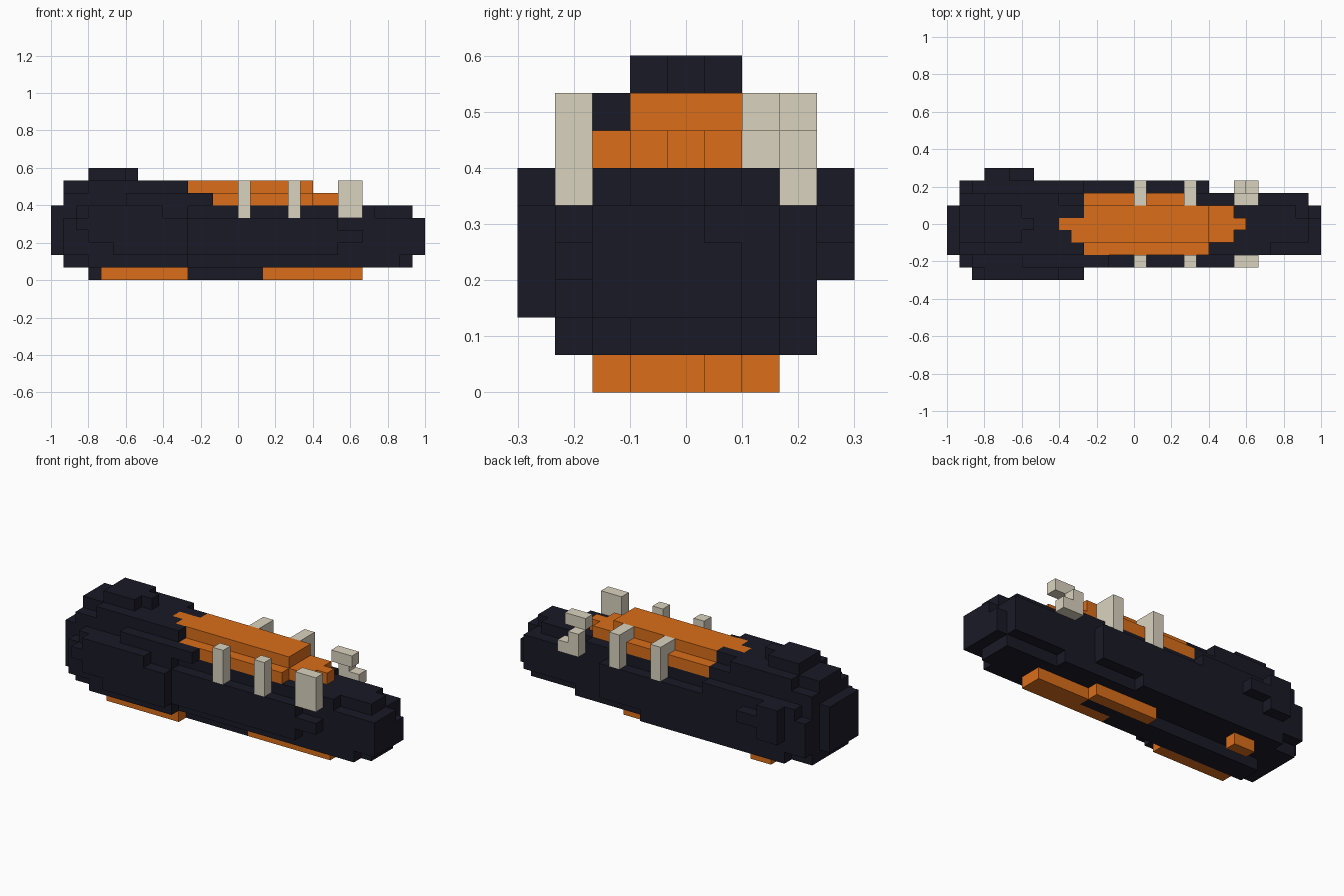
import bpy, bmesh, math
from mathutils import Vector

cube = bpy.data.objects.get("Cube")
if cube:
    bpy.data.objects.remove(cube, do_unlink=True)

UNIT = 1 / 15      # block size
Y_MID = 4.5        # blocks are counted from the front in y
grid = {}          # block position -> part name


def material(name, rgb):
    m = bpy.data.materials.new(name)
    m.use_nodes = True
    col = (*rgb, 1)
    m.diffuse_color = col
    m.node_tree.nodes["Principled BSDF"].inputs["Base Color"].default_value = col
    return m


dark = material("dark navy", (0.01, 0.01, 0.02))
orange = material("burnt orange", (0.7, 0.155, 0.01))
beige = material("pale beige", (0.7, 0.65, 0.52))


def fill(part, x, y, z):
    """Fill a block range; later fills replace earlier ones."""
    for i in range(*x):
        for j in range(*y):
            for k in range(*z):
                grid[i, j, k] = part


# Hull core and stepped ends
fill("hull", (-15, -14), (2, 6), (2, 6))
fill("hull", (14, 15), (2, 5), (2, 5))
fill("hull", (14, 15), (5, 6), (2, 4))
fill("hull", (-14, 14), (2, 7), (2, 5))
fill("hull", (-14, 9), (2, 7), (1, 2))
fill("hull", (9, 13), (2, 6), (1, 2))
fill("hull", (13, 14), (3, 6), (1, 2))
fill("hull", (-14, 8), (2, 7), (5, 6))
fill("hull", (8, 11), (2, 6), (5, 6))
fill("hull", (11, 13), (3, 6), (5, 6))
fill("hull", (13, 14), (3, 5), (5, 6))

# Hull side layers
fill("hull", (-14, 8), (1, 2), (2, 5))
fill("hull", (-14, 6), (7, 8), (2, 5))
fill("hull", (-12, -4), (1, 2), (1, 2))
fill("hull", (-12, 2), (7, 8), (1, 2))
fill("hull", (-13, -4), (1, 8), (5, 6))
fill("hull", (8, 10), (1, 2), (3, 4))

# Raised rear deck
fill("rear_deck", (-14, -2), (2, 7), (6, 7))
fill("rear_deck", (-9, -2), (1, 2), (6, 7))
fill("rear_deck", (-14, -4), (3, 6), (7, 8))
fill("rear_deck", (-12, -4), (2, 3), (7, 8))
fill("rear_deck", (-12, -6), (6, 7), (7, 8))
fill("rear_fin", (-12, -9), (3, 6), (8, 9))
fill("rear_fin", (-9, -8), (4, 5), (8, 9))

# Side bulges
fill("front_bulge", (-12, -4), (0, 1), (3, 5))
fill("front_bulge", (-10, -4), (0, 1), (2, 3))
fill("front_bulge", (-12, -6), (0, 1), (5, 6))
fill("front_bulge", (-13, -12), (0, 1), (4, 5))
fill("back_bulge", (-12, -10), (8, 9), (3, 6))
fill("back_bulge", (-11, -8), (8, 9), (4, 5))

# Orange top panel
fill("top_panel", (-4, 6), (2, 6), (6, 7))
fill("top_panel", (-4, 4), (6, 7), (6, 7))
fill("top_panel", (6, 8), (3, 6), (6, 7))
fill("top_panel", (8, 9), (4, 5), (6, 7))
fill("top_panel", (-4, 6), (3, 6), (7, 8))
fill("top_panel", (-5, -4), (3, 5), (7, 8))
fill("top_panel", (-6, -5), (4, 5), (7, 8))

# Keel and staggered orange underside strips
fill("keel", (-12, 5), (3, 5), (0, 1))
fill("underside_strips", (-11, -4), (2, 3), (0, 1))
fill("underside_strips", (2, 8), (3, 4), (0, 1))
fill("underside_strips", (8, 10), (3, 4), (0, 1))
fill("underside_strips", (5, 10), (4, 5), (0, 1))
fill("underside_strips", (-1, 5), (5, 6), (0, 1))
fill("underside_strips", (-10, -8), (6, 7), (0, 1))

# Posts along both sides
for x in (0, 4):
    fill("front_posts", (x, x + 1), (1, 2), (5, 8))
    fill("back_posts", (x, x + 1), (6, 8), (5, 8))
fill("front_posts", (8, 10), (1, 2), (5, 8))

# Broken back post
fill("broken_post", (8, 10), (6, 7), (7, 8))
fill("broken_post", (8, 9), (7, 8), (5, 7))
fill("broken_post", (9, 10), (7, 8), (5, 6))


def build(part, mat):
    """Make the exposed block faces of one part and merge flat areas."""
    bm = bmesh.new()
    for pos, owner in grid.items():
        if owner != part:
            continue
        centre = Vector(pos) + Vector((0.5, 0.5 - Y_MID, 0.5))
        for axis in range(3):
            for side in (-1, 1):
                n = [0, 0, 0]
                n[axis] = side
                if tuple(p + d for p, d in zip(pos, n)) in grid:
                    continue
                n = Vector(n)
                u = Vector((0, 0, 0))
                u[(axis + 1) % 3] = 0.5
                v = n.cross(u)
                c = centre + n * 0.5
                corners = (c - u - v, c + u - v, c + u + v, c - u + v)
                bm.faces.new([bm.verts.new(p * UNIT) for p in corners])
    bmesh.ops.remove_doubles(bm, verts=bm.verts, dist=UNIT / 100)
    bmesh.ops.dissolve_limit(bm, angle_limit=math.radians(1),
                             verts=bm.verts, edges=bm.edges)
    me = bpy.data.meshes.new(part)
    bm.to_mesh(me)
    bm.free()
    me.materials.append(mat)
    ob = bpy.data.objects.new(part, me)
    bpy.context.collection.objects.link(ob)


colours = {"top_panel": orange, "underside_strips": orange,
           "front_posts": beige, "back_posts": beige, "broken_post": beige}
for part in sorted(set(grid.values())):
    build(part, colours.get(part, dark))
